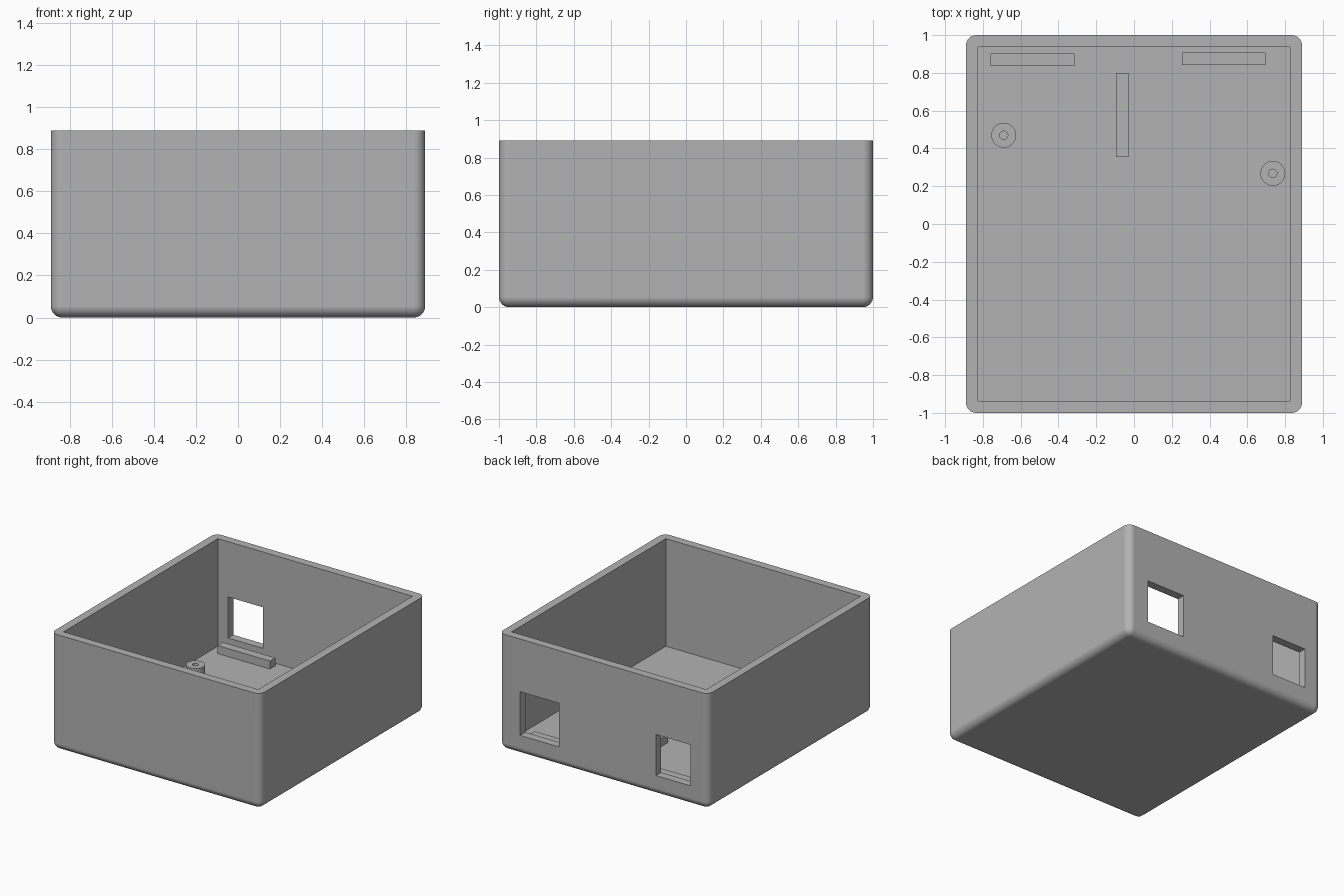
import bpy, bmesh, math
from mathutils import Vector

old = bpy.data.objects.get("Cube")
if old:
    bpy.data.objects.remove(old, do_unlink=True)

HALF_X, HALF_Y, HEIGHT = 0.89, 1.0, 0.89
WALL, ROUND = 0.0635, 0.055

grey = bpy.data.materials.new("plain grey")
grey.use_nodes = True
GREY = (0.45, 0.45, 0.45, 1)
grey.diffuse_color = GREY
grey.node_tree.nodes["Principled BSDF"].inputs["Base Color"].default_value = GREY


def make_object(name, bm):
    bmesh.ops.recalc_face_normals(bm, faces=bm.faces)
    mesh = bpy.data.meshes.new(name)
    bm.to_mesh(mesh)
    bm.free()
    mesh.materials.append(grey)
    obj = bpy.data.objects.new(name, mesh)
    bpy.context.collection.objects.link(obj)
    return obj


def block(x, y, z):
    """Box mesh from its (min, max) span on each axis."""
    bm = bmesh.new()
    bmesh.ops.create_cube(bm, size=1)
    for v in bm.verts:
        v.co = Vector([(s[0] + s[1]) / 2 + c * (s[1] - s[0]) for s, c in zip((x, y, z), v.co)])
    return bm


def smooth(obj):
    bpy.ops.object.select_all(action='DESELECT')
    obj.select_set(True)
    bpy.context.view_layer.objects.active = obj
    bpy.ops.object.shade_smooth_by_angle(angle=math.radians(30))


# Outer shell: every edge rounded except the open rim
bm = block((-HALF_X, HALF_X), (-HALF_Y, HALF_Y), (0, HEIGHT))
rounded = [e for e in bm.edges if min(v.co.z for v in e.verts) < HEIGHT / 2]
bmesh.ops.bevel(bm, geom=rounded, offset=ROUND, segments=8, profile=0.5, affect='EDGES')
case = make_object("open_case", bm)

# Cavity and the two openings in the back wall
back = (HALF_Y - 2 * WALL, HALF_Y + WALL)
cutters = {
    "cavity_cutter": ((WALL - HALF_X, HALF_X - WALL), (WALL - HALF_Y, HALF_Y - WALL), (WALL, HEIGHT + 0.1)),
    "left_window_cutter": ((0.38, 0.71), back, (0.15, 0.485)),
    "right_window_cutter": ((-0.74, -0.445), back, (0.15, 0.465)),
}
helpers = []
for name, spans in cutters.items():
    cutter = make_object(name, block(*spans))
    cutter.hide_render = True
    mod = case.modifiers.new(name, 'BOOLEAN')
    mod.operation, mod.solver, mod.object = 'DIFFERENCE', 'EXACT', cutter
    helpers.append(cutter)
depsgraph = bpy.context.evaluated_depsgraph_get()
case.data = bpy.data.meshes.new_from_object(case.evaluated_get(depsgraph))
case.modifiers.clear()
for cutter in helpers:
    bpy.data.objects.remove(cutter, do_unlink=True)
smooth(case)
weighted = case.modifiers.new("clean_shading", 'WEIGHTED_NORMAL')
weighted.keep_sharp = True

# Support ribs on the floor
RIB_TOP = 0.125
ribs = {
    "right_back_rib": ((-0.76, -0.315), (0.837, 0.902)),
    "left_back_rib": ((0.255, 0.695), (0.842, 0.907)),
    "centre_rib": ((-0.095, -0.03), (0.355, 0.80)),
}
for name, (x, y) in ribs.items():
    make_object(name, block(x, y, (WALL - 0.002, RIB_TOP)))

# Hollow screw posts, spun from a wall profile
POST_TOP, HOLE_R, POST_R = 0.138, 0.022, 0.066
for name, x, y in (("right_post", -0.69, 0.47), ("left_post", 0.735, 0.268)):
    bm = bmesh.new()
    profile = ((HOLE_R, WALL), (HOLE_R, POST_TOP), (POST_R, POST_TOP), (POST_R, WALL))
    verts = [bm.verts.new((x + r, y, z)) for r, z in profile]
    edges = [bm.edges.new(pair) for pair in zip(verts, verts[1:])]
    bmesh.ops.spin(bm, geom=verts + edges, cent=(x, y, 0), axis=(0, 0, 1),
                   angle=math.tau, steps=32, use_duplicate=False)
    bmesh.ops.remove_doubles(bm, verts=bm.verts, dist=0.0001)
    smooth(make_object(name, bm))
